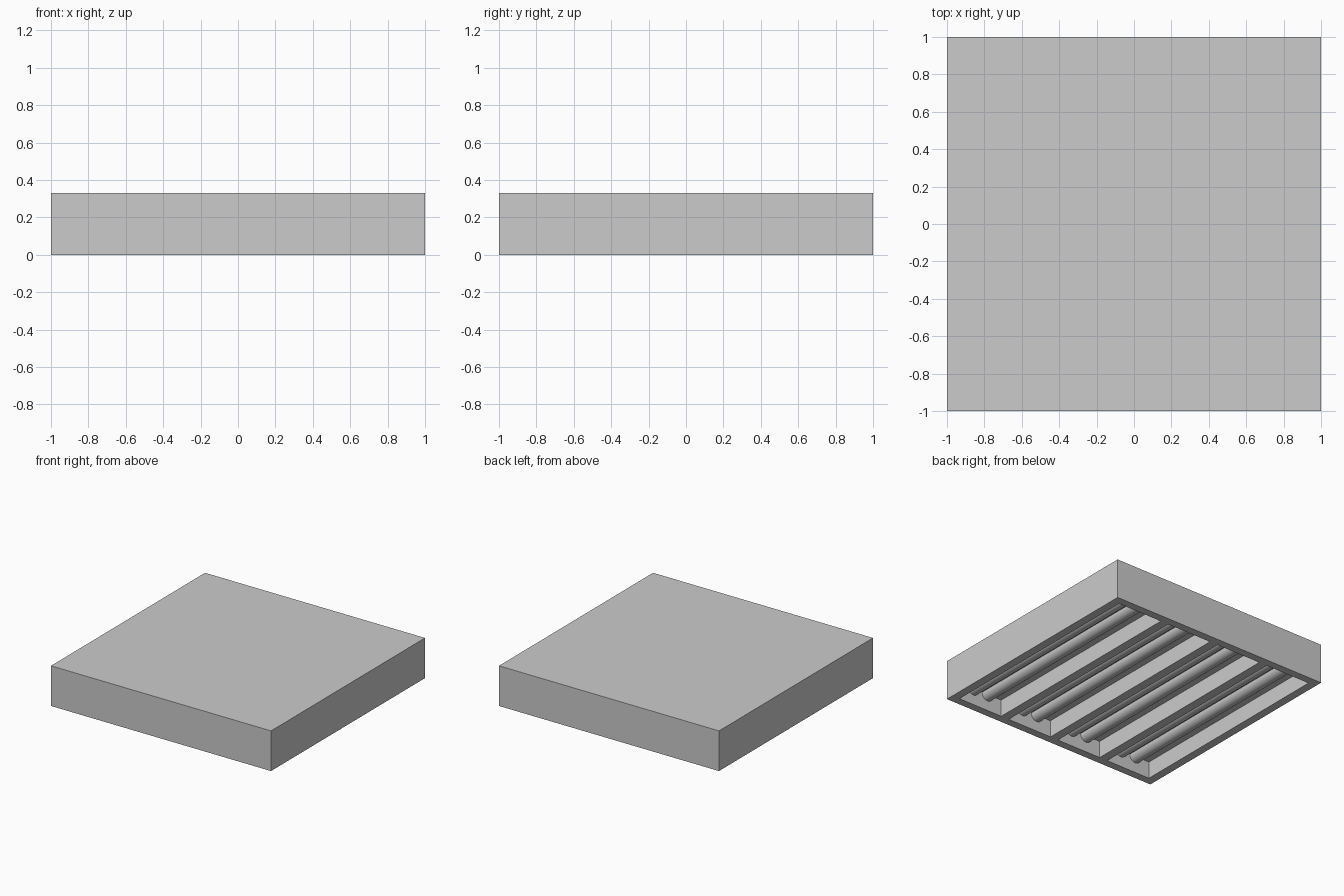
import bpy
import bmesh
from mathutils import Matrix

if "Cube" in bpy.data.objects:
    bpy.data.objects.remove(bpy.data.objects["Cube"])

HEIGHT = 0.33          # overall housing height
DEPTH = 0.14           # recess depth from below
BAY_W, PITCH = 0.41, 0.484
BAY_HALF_L = 0.935
TUBE_R, TUBE_OFF = 0.052, 0.07
BAYS = [(i - 1.5) * PITCH for i in range(4)]


def box_object(name, boxes):
    """One object made of boxes given as (centre, size)."""
    bm = bmesh.new()
    for c, s in boxes:
        bmesh.ops.create_cube(bm, size=1, matrix=Matrix.Translation(c) @ Matrix.Diagonal((*s, 1)))
    me = bpy.data.meshes.new(name)
    bm.to_mesh(me)
    bm.free()
    ob = bpy.data.objects.new(name, me)
    bpy.context.collection.objects.link(ob)
    return ob


# Housing: shallow square box with four long recesses in its underside
housing = box_object("housing", [((0, 0, HEIGHT / 2), (2, 2, HEIGHT))])
cutter = box_object("bay_cutter", [((x, 0, 0), (BAY_W, 2 * BAY_HALF_L, 2 * DEPTH)) for x in BAYS])
cutter.hide_render = True
mod = housing.modifiers.new("bays", 'BOOLEAN')
mod.operation = 'DIFFERENCE'
mod.solver = 'EXACT'
mod.object = cutter
bpy.context.view_layer.objects.active = housing
housing.select_set(True)
bpy.ops.object.modifier_apply(modifier=mod.name)
bpy.data.objects.remove(cutter)

# Lamp tubes: a pair in every bay, half sunk into the bay ceiling
for i, x in enumerate(BAYS):
    for side in (-1, 1):
        bpy.ops.mesh.primitive_cylinder_add(
            vertices=32, radius=TUBE_R, depth=2 * BAY_HALF_L,
            location=(x + side * TUBE_OFF, 0, DEPTH - 0.005),
            rotation=(1.5707963, 0, 0))
        tube = bpy.context.object
        tube.name = f"lamp_tube_{i + 1}_{'left' if side < 0 else 'right'}"
        bpy.ops.object.shade_smooth_by_angle()
